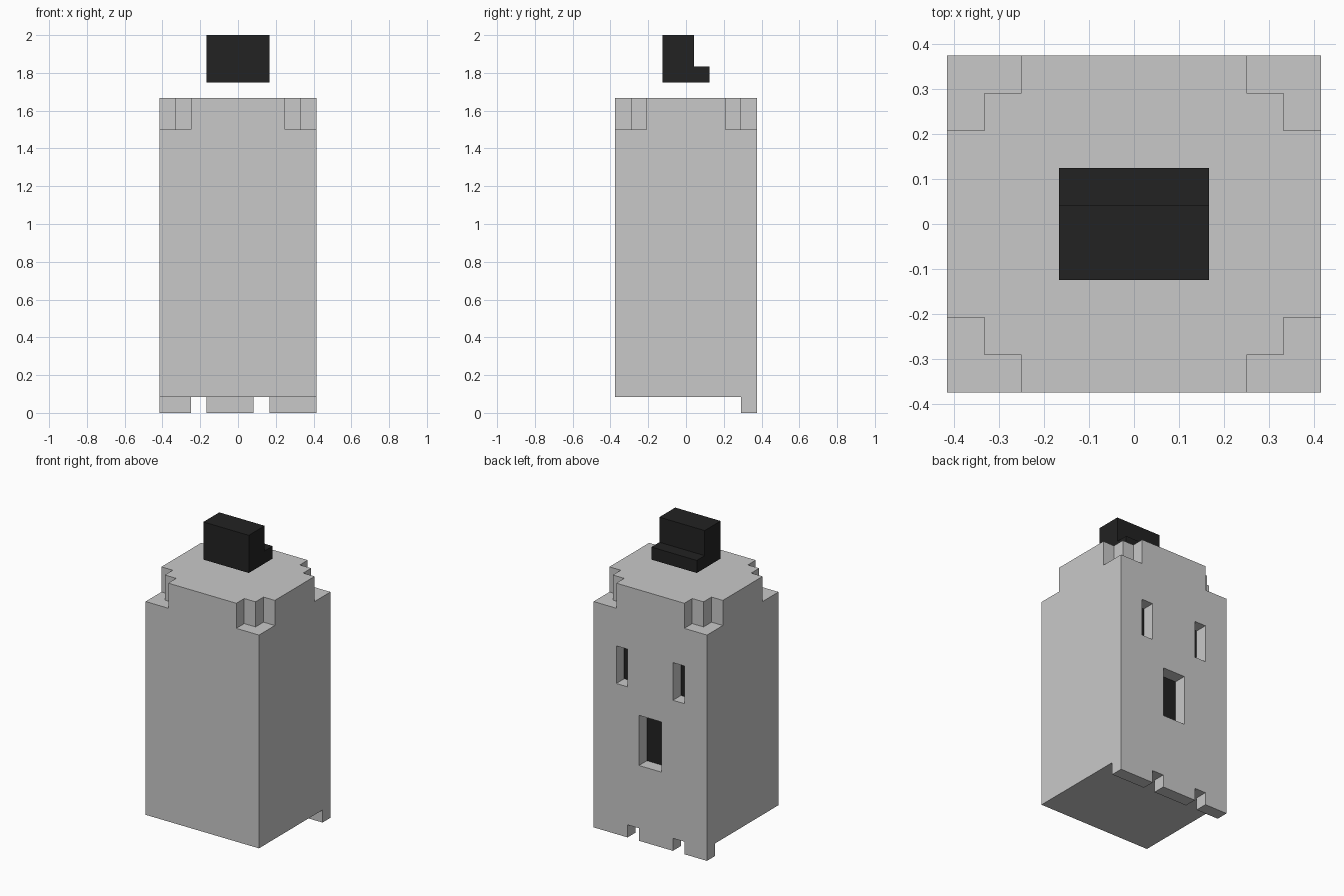
import bpy, bmesh
from mathutils import Vector

if "Cube" in bpy.data.objects:
    bpy.data.objects.remove(bpy.data.objects["Cube"])

U = 1 / 12  # the model sits on a grid of 24 units over its height


def material(name, value):
    m = bpy.data.materials.new(name)
    m.diffuse_color = (value, value, value, 1)
    m.use_nodes = True
    m.node_tree.nodes["Principled BSDF"].inputs["Base Color"].default_value = m.diffuse_color
    return m


GREY = material("light grey", 0.584)
BLACK = material("soft black", 0.016)


def prism(bm, profile, lo, hi, axis):
    """Extrude a 2D profile along axis 'x' (profile y,z) or 'z' (profile x,y)."""
    def point(a, b, t):
        return Vector((t, a, b) if axis == 'x' else (a, b, t)) * U
    face = bm.faces.new([bm.verts.new(point(a, b, lo)) for a, b in profile])
    new = bmesh.ops.extrude_face_region(bm, geom=[face])["geom"]
    verts = [g for g in new if isinstance(g, bmesh.types.BMVert)]
    bmesh.ops.translate(bm, verts=verts, vec=point(0, 0, hi - lo))


def finish(bm, name, *mats):
    bmesh.ops.recalc_face_normals(bm, faces=bm.faces)
    me = bpy.data.meshes.new(name)
    bm.to_mesh(me)
    bm.free()
    for m in mats:
        me.materials.append(m)
    ob = bpy.data.objects.new(name, me)
    bpy.context.collection.objects.link(ob)
    return ob


# Body: side profile with a hanging hem along the back
bm = bmesh.new()
prism(bm, [(-4.5, 1), (3.5, 1), (3.5, 0), (4.5, 0), (4.5, 20), (-4.5, 20)], -5, 5, 'x')
body = finish(bm, "body", GREY)

# Cutter: stepped top corners, eyes, mouth and hem gaps
bm = bmesh.new()
step = [(3, 6), (3, 3.5), (4, 3.5), (4, 2.5), (6, 2.5), (6, 6)]
for sx in (-1, 1):
    for sy in (-1, 1):
        prism(bm, [(x * sx, y * sy) for x, y in step], 18, 21, 'z')
for x0, x1, z0, z1 in [(-3, -2, 12, 15), (2, 3, 12, 15), (-1, 1, 6, 10),
                       (-3, -2, -1, 1), (1, 2, -1, 1)]:
    y0 = 3.5 if z0 > 0 else 3
    prism(bm, [(x0, y0), (x1, y0), (x1, 5), (x0, 5)], z0, z1, 'z')
cutter = finish(bm, "cutter", GREY)
cutter.hide_render = True

mod = body.modifiers.new("cut", 'BOOLEAN')
mod.operation = 'DIFFERENCE'
mod.solver = 'EXACT'
mod.object = cutter
bpy.context.view_layer.objects.active = body
bpy.ops.object.modifier_apply(modifier=mod.name)
bpy.data.objects.remove(cutter)

# Black floors of the eye and mouth recesses
body.data.materials.clear()
body.data.materials.append(GREY)
body.data.materials.append(BLACK)
for p in body.data.polygons:
    inside = p.normal.y > 0.9 and abs(p.center.y - 3.5 * U) < 0.01 and 2 * U < p.center.z < 17 * U
    p.material_index = 1 if inside else 0

# Floating hat: tall crown with a low brim on the back
bm = bmesh.new()
prism(bm, [(-1.5, 21), (1.5, 21), (1.5, 22), (0.5, 22), (0.5, 24), (-1.5, 24)], -2, 2, 'x')
finish(bm, "hat", BLACK)
